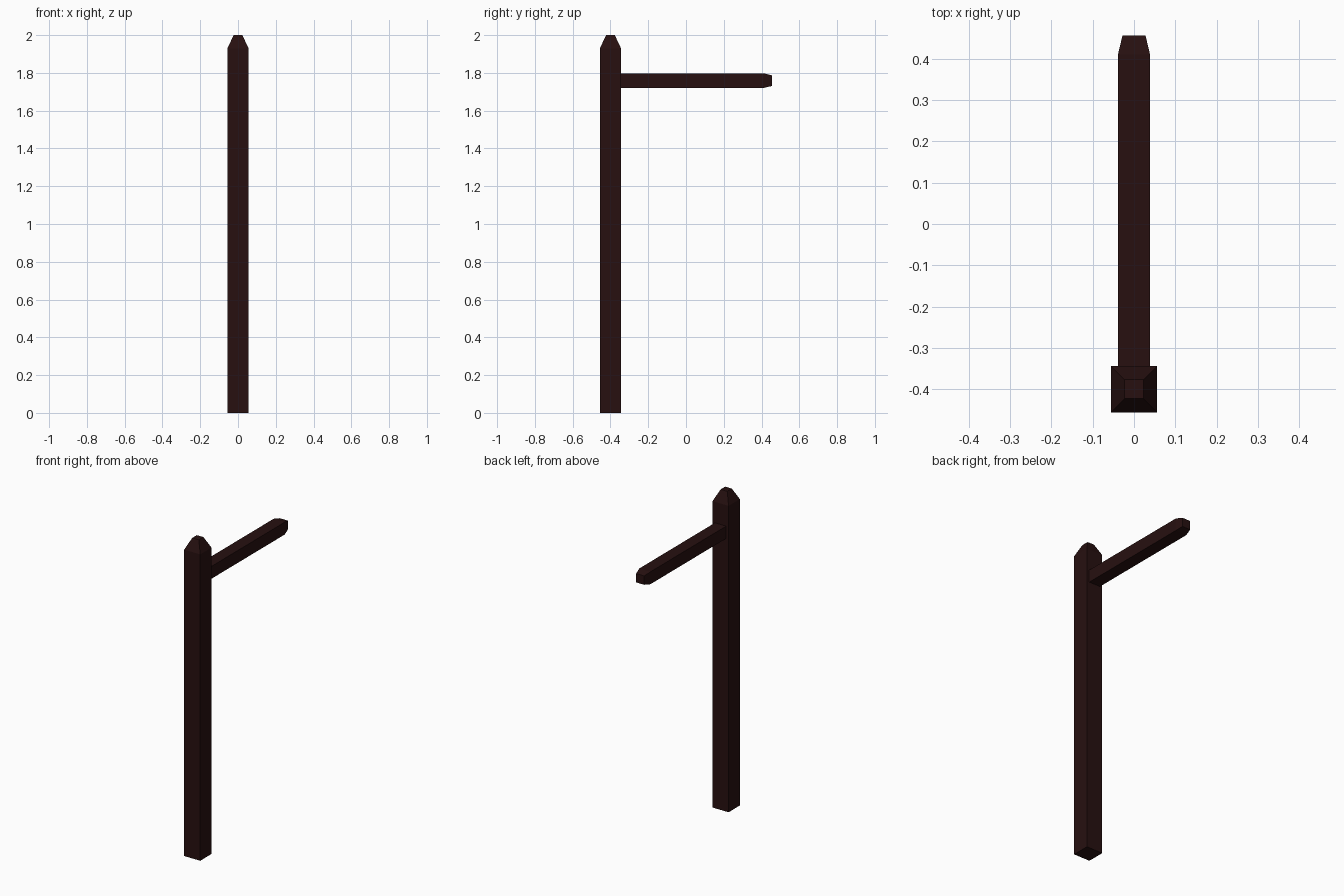
import bpy, bmesh
from mathutils import Matrix, Vector

if "Cube" in bpy.data.objects:
    bpy.data.objects.remove(bpy.data.objects["Cube"])

wood = bpy.data.materials.new("dark brown wood")
wood.diffuse_color = (0.02, 0.005, 0.005, 1)
wood.use_nodes = True
wood.node_tree.nodes["Principled BSDF"].inputs["Base Color"].default_value = wood.diffuse_color


def tapered_bar(name, half, tip_half, shoulder, length, matrix):
    """Square bar along local z whose far end tapers to a smaller flat tip."""
    bm = bmesh.new()
    rings = []
    for z, r in ((0, half), (shoulder, half), (length, tip_half)):
        rings.append([bm.verts.new((sx * r, sy * r, z))
                      for sx, sy in ((-1, -1), (1, -1), (1, 1), (-1, 1))])
    for a, b in zip(rings, rings[1:]):
        for i in range(4):
            j = (i + 1) % 4
            bm.faces.new((a[i], a[j], b[j], b[i]))
    bm.faces.new(rings[0][::-1])
    bm.faces.new(rings[-1])
    bm.transform(matrix)
    bmesh.ops.recalc_face_normals(bm, faces=bm.faces)
    mesh = bpy.data.meshes.new(name)
    bm.to_mesh(mesh)
    bm.free()
    mesh.materials.append(wood)
    obj = bpy.data.objects.new(name, mesh)
    bpy.context.collection.objects.link(obj)
    return obj


# Upright post with pointed cap
tapered_bar("post", 0.056, 0.023, 1.93, 2.0,
            Matrix.Translation(Vector((0, -0.4, 0))))

# Horizontal arm pointing to the back, set into the post
tapered_bar("arm", 0.039, 0.028, 0.76, 0.806,
            Matrix.Translation(Vector((0, -0.35, 1.759))) @ Matrix.Rotation(-1.5707963, 4, 'X'))
